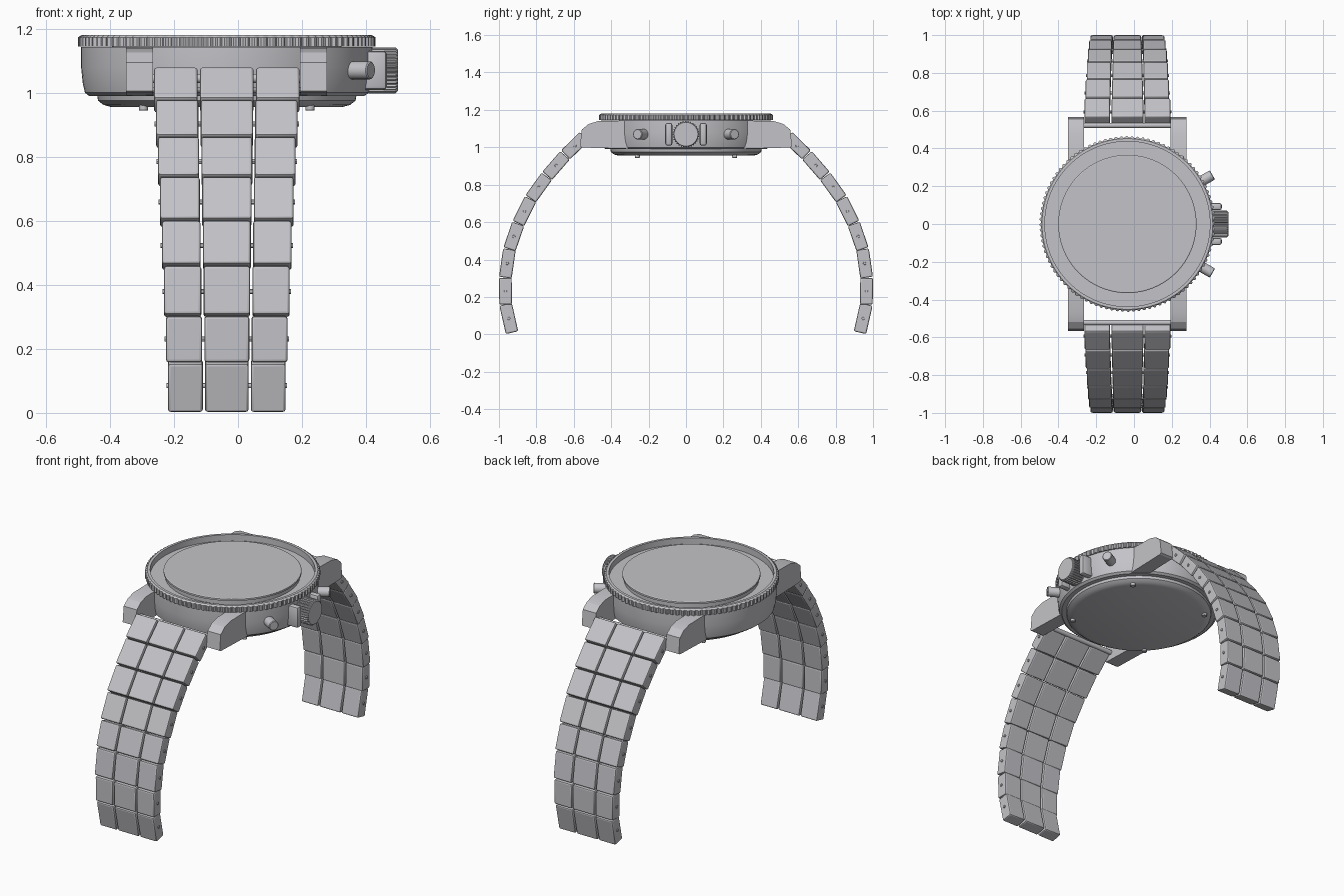
import bpy, bmesh
from math import cos, sin, pi, radians
from mathutils import Vector, Matrix

cube = bpy.data.objects.get("Cube")
if cube:
    bpy.data.objects.remove(cube, do_unlink=True)

CX = -0.035          # centre line of the case and strap
MID_Z = 1.07         # height of the crown axis

steel = bpy.data.materials.new("brushed steel grey")
steel.use_nodes = True
colour = (0.55, 0.55, 0.58, 1)
steel.diffuse_color = colour
steel.node_tree.nodes["Principled BSDF"].inputs["Base Color"].default_value = colour


def finish(name, bm, angle=30):
    """Turn a bmesh into a named object with smooth rounds and sharp edges."""
    bmesh.ops.remove_doubles(bm, verts=bm.verts, dist=1e-5)
    bmesh.ops.recalc_face_normals(bm, faces=bm.faces)
    mesh = bpy.data.meshes.new(name)
    bm.to_mesh(mesh)
    bm.free()
    mesh.materials.append(steel)
    obj = bpy.data.objects.new(name, mesh)
    bpy.context.collection.objects.link(obj)
    bpy.ops.object.select_all(action='DESELECT')
    obj.select_set(True)
    bpy.context.view_layer.objects.active = obj
    bpy.ops.object.shade_smooth_by_angle(angle=radians(angle))
    return obj


def lathe(name, profile, segs=96, matrix=Matrix.Translation((CX, 0, 0)),
          closed=False, knurl_from=None, depth=0.008):
    """Spin a profile of (radius, height); radii past knurl_from get teeth."""
    bm = bmesh.new()
    rings = []
    for r, z in profile:
        ring = []
        for i in range(segs):
            toothed = knurl_from and r >= knurl_from and i % 4 > 1
            rr = r - depth if toothed else r
            a = 2 * pi * i / segs
            ring.append(bm.verts.new(matrix @ Vector((rr * cos(a), rr * sin(a), z))))
        rings.append(ring)
    pairs = list(zip(rings, rings[1:]))
    if closed:
        pairs.append((rings[-1], rings[0]))
    for a, b in pairs:
        for i in range(segs):
            j = (i + 1) % segs
            bm.faces.new((a[i], a[j], b[j], b[i]))
    if not closed:
        bm.faces.new(rings[0])
        bm.faces.new(rings[-1])
    return finish(name, bm)


def rod(name, start, end, radius, segs=20, **kw):
    """Cylinder with softened ends between two points."""
    start, end = Vector(start), Vector(end)
    axis = end - start
    m = Matrix.Translation(start) @ axis.to_track_quat('Z', 'Y').to_matrix().to_4x4()
    n, c = axis.length, radius * 0.12
    return lathe(name, [(radius - c, 0), (radius, c), (radius, n - c), (radius - c, n)],
                 segs, m, **kw)


def add_box(bm, centre, axes, size, bevel):
    """Bevelled box on three given axes."""
    rot = Matrix(axes).transposed().to_4x4()
    m = Matrix.Translation(centre) @ rot @ Matrix.Diagonal((*size, 1))
    verts = bmesh.ops.create_cube(bm, size=1, matrix=m)["verts"]
    edges = list({e for v in verts for e in v.link_edges})
    bmesh.ops.bevel(bm, geom=edges, offset=bevel, segments=2, profile=0.5,
                    affect='EDGES')


# Case, back plate, bezel and crystal
lathe("case", [(0.40, 0.99), (0.43, 0.99), (0.443, 1.0), (0.45, 1.03),
               (0.455, 1.08), (0.455, 1.143), (0.37, 1.143)])
lathe("back_plate", [(0.36, 0.955), (0.385, 0.962), (0.402, 0.975), (0.405, 0.992)])
lathe("bezel", [(0.437, 1.145), (0.465, 1.145), (0.465, 1.173),
                (0.452, 1.181), (0.437, 1.181)], segs=400, closed=True, knurl_from=0.46)
lathe("crystal", [(0.358, 1.14), (0.358, 1.165), (0.366, 1.167),
                  (0.366, 1.177), (0.361, 1.18)])

# Back plate screws
for sx in (-1, 1):
    for sy in (-1, 1):
        x, y = CX + 0.26 * sx, 0.26 * sy
        rod("back_screw", (x, y, 0.97), (x, y, 0.944), 0.014, 16)

# Crown, crown guards and pushers
rod("crown", (0.40, 0, MID_Z), (0.5, 0, MID_Z), 0.072, 128, knurl_from=0.07, depth=0.006)
for s, side in ((1, "back"), (-1, "front")):
    bm = bmesh.new()
    add_box(bm, (0.425, 0.092 * s, MID_Z), Matrix.Identity(3), (0.08, 0.038, 0.122), 0.012)
    finish("crown_guard_" + side, bm)
    a = radians(30) * s
    rod("pusher_" + side, (CX + 0.42 * cos(a), 0.42 * sin(a), MID_Z),
        (CX + 0.52 * cos(a), 0.52 * sin(a), MID_Z), 0.028, 24)

# Lugs
lug_profile = [(0.31, 0.992), (0.31, 1.143), (0.47, 1.14), (0.52, 1.125),
               (0.557, 1.095), (0.567, 1.005), (0.555, 0.999)]
for s, side in ((1, "back"), (-1, "front")):
    for x0, x1 in ((-0.35, -0.265), (0.193, 0.278)):
        bm = bmesh.new()
        ends = [[bm.verts.new((x, y * s, z)) for y, z in lug_profile] for x in (x0, x1)]
        for cap in ends:
            bm.faces.new(cap)
        for i in range(len(lug_profile)):
            j = (i + 1) % len(lug_profile)
            bm.faces.new((ends[0][i], ends[0][j], ends[1][j], ends[1][i]))
        finish("lug_" + side, bm, 20)
    rod("spring_bar_" + side, (-0.27, 0.522 * s, 1.045), (0.197, 0.522 * s, 1.045), 0.014)

# Strap: rows of three links following the outer curve of the wrist
curve = [(0.565, 1.084), (0.67, 0.982), (0.77, 0.867), (0.86, 0.742), (0.928, 0.605),
         (0.977, 0.463), (1.0, 0.305), (0.998, 0.155), (0.963, 0)]
THICK, GAP = 0.068, 0.007
for s, side in ((1, "back"), (-1, "front")):
    for row, (p, q) in enumerate(zip(curve, curve[1:])):
        p, q = Vector((0, p[0] * s, p[1])), Vector((0, q[0] * s, q[1]))
        along = (q - p).normalized()
        inward = Vector((0, along.z * s, -along.y * s))
        centre = (p + q) / 2 + inward * THICK / 2
        length = (q - p).length - (GAP if row < 7 else GAP / 2)
        width = 0.455 - 0.0125 * row
        mid = width * 0.37
        outer = (width - mid) / 2 - GAP
        bm = bmesh.new()
        for k, w in ((-1, outer), (0, mid), (1, outer)):
            x = CX + k * (mid / 2 + GAP + outer / 2)
            add_box(bm, (x, centre.y, centre.z), (Vector((1, 0, 0)), along, inward),
                    (w, length, THICK), 0.008)
        finish("strap_row_" + side, bm, 20)
        half = Vector((width / 2 + 0.005, 0, 0))
        pin = Vector((CX, centre.y, centre.z))
        rod("strap_pin_" + side, pin - half, pin + half, 0.008, 12)
